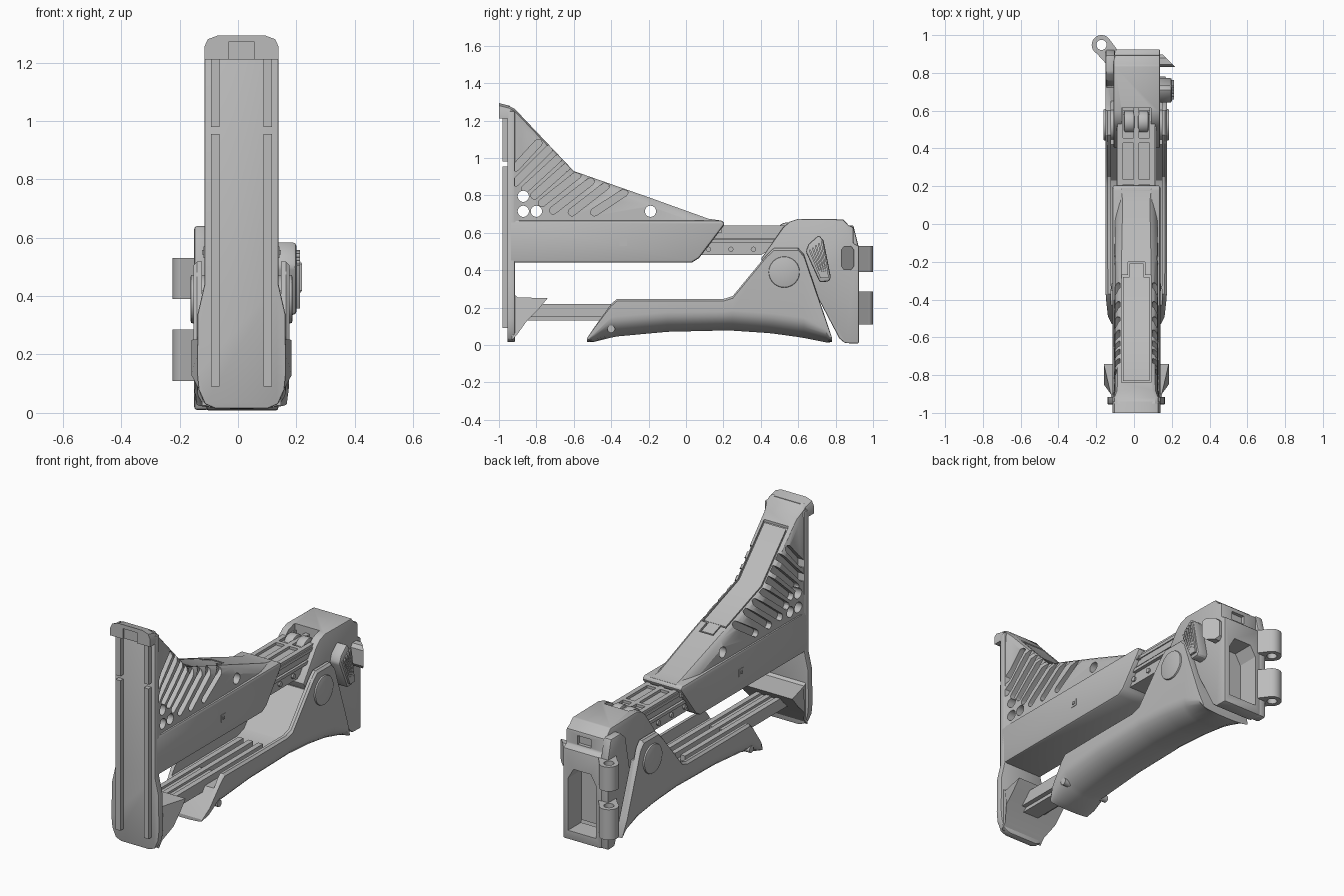
import bpy, bmesh, math
from mathutils import Vector

if "Cube" in bpy.data.objects:
    bpy.data.objects.remove(bpy.data.objects["Cube"])

grey = bpy.data.materials.new("matte grey")
grey.use_nodes = True
COLOUR = (0.5, 0.5, 0.5, 1)
grey.diffuse_color = COLOUR
grey.node_tree.nodes["Principled BSDF"].inputs["Base Color"].default_value = COLOUR

CX = 0.012  # centre line of the stock
parts = []


def apply(obj, mod):
    bpy.context.view_layer.objects.active = obj
    bpy.ops.object.modifier_apply(modifier=mod.name)


def loft(name, rings, bevel=0.0, helper=False):
    """Skin a list of equal rings and cap both ends."""
    bm = bmesh.new()
    loops = [[bm.verts.new(p) for p in ring] for ring in rings]
    n = len(loops[0])
    for a, b in zip(loops, loops[1:]):
        for i in range(n):
            j = (i + 1) % n
            bm.faces.new((a[i], a[j], b[j], b[i]))
    bm.faces.new(loops[0])
    bm.faces.new(loops[-1])
    bmesh.ops.recalc_face_normals(bm, faces=bm.faces)
    mesh = bpy.data.meshes.new(name)
    bm.to_mesh(mesh)
    bm.free()
    mesh.materials.append(grey)
    obj = bpy.data.objects.new(name, mesh)
    bpy.context.scene.collection.objects.link(obj)
    if bevel:
        mod = obj.modifiers.new("bevel", "BEVEL")
        mod.width, mod.segments, mod.angle_limit = bevel, 2, math.radians(35)
        apply(obj, mod)
    if helper:
        obj.hide_render = True
    else:
        parts.append(obj)
    return obj


def prism(name, pts, lo, hi, axis="x", bevel=0.0, helper=False):
    """Extrude a flat outline along one axis."""
    place = {"x": lambda a, b, t: (t, a, b),
             "y": lambda a, b, t: (a, t, b),
             "z": lambda a, b, t: (a, b, t)}[axis]
    return loft(name, [[place(a, b, t) for a, b in pts] for t in (lo, hi)], bevel, helper)


def box(name, x, y, z, bevel=0.0, helper=False):
    return prism(name, [(y[0], z[0]), (y[1], z[0]), (y[1], z[1]), (y[0], z[1])], *x,
                 bevel=bevel, helper=helper)


def circle(a, b, r, n=24):
    return [(a + r * math.cos(2 * math.pi * i / n), b + r * math.sin(2 * math.pi * i / n))
            for i in range(n)]


def capsule(p, q, r):
    d = Vector(q) - Vector(p)
    base = math.atan2(d.y, d.x)
    pts = []
    for centre, start in ((q, base - math.pi / 2), (p, base + math.pi / 2)):
        pts += [(centre[0] + r * math.cos(start + math.pi * i / 6),
                 centre[1] + r * math.sin(start + math.pi * i / 6)) for i in range(7)]
    return pts


def cut(obj, cutter):
    mod = obj.modifiers.new("cut", "BOOLEAN")
    mod.operation, mod.solver, mod.object = "DIFFERENCE", "EXACT", cutter
    apply(obj, mod)
    bpy.data.objects.remove(cutter)


def both(fn, near, far):
    """Call fn with the x range on each side of the centre line."""
    for s in (-1, 1):
        fn(*sorted((CX + s * near, CX + s * far)))


# Cheek riser: tapered upper part with cheek pad, finger slots and holes
riser_line = [(-0.95, 1.28, 0.1), (-0.92, 1.265, 0.1), (-0.88, 1.225, 0.085),
              (-0.6, 0.93, 0.08), (-0.2, 0.79, 0.078), (0.12, 0.675, 0.072), (0.19, 0.665, 0.08)]
rings = []
for y, top, w in riser_line:
    wide = 0.127 if y < -0.9 else 0.118
    half = [(wide, 0.6), (wide - 0.006, top - 0.045), (w + 0.016, top - 0.012), (w, top)]
    rings.append([(CX + x, y, z) for x, z in half] + [(CX - x, y, z) for x, z in reversed(half)])
riser = loft("cheek_riser", rings)
for y, z in ((-0.87, 0.795), (-0.87, 0.715), (-0.8, 0.715), (-0.19, 0.715)):
    cut(riser, prism("hole", circle(y, z, 0.03), -1, 1, helper=True))
slots = [((-0.91, 0.95), (-0.79, 1.08)), ((-0.91, 0.87), (-0.73, 1.05)),
         ((-0.86, 0.835), (-0.68, 1.0)), ((-0.81, 0.8), (-0.63, 0.96)),
         ((-0.77, 0.76), (-0.58, 0.91)), ((-0.71, 0.72), (-0.51, 0.875)),
         ((-0.61, 0.71), (-0.43, 0.85)), ((-0.49, 0.71), (-0.33, 0.815))]
for p, q in slots:
    both(lambda lo, hi: cut(riser, prism("slot", capsule(p, q, 0.02), lo, hi, helper=True)),
         0.085, 0.2)


def slope_strip(y0, y1, low, high):
    pts = [(y0, 0.93 + (-0.6 - y0) * 1.054), (-0.6, 0.93), (y1, 0.93 - (y1 + 0.6) * 0.35)]
    return [(y, z + low) for y, z in pts] + [(y, z + high) for y, z in reversed(pts)]


cut(riser, prism("pad_recess", slope_strip(-0.84, -0.27, -0.014, 0.1),
                 CX - 0.078, CX + 0.078, helper=True))
cut(riser, prism("tongue_recess", slope_strip(-0.8, -0.2, -0.014, 0.1),
                 CX - 0.045, CX + 0.045, helper=True))
prism("cheek_pad", slope_strip(-0.83, -0.28, -0.02, -0.002), CX - 0.07, CX + 0.07)
prism("cheek_pad_tongue", slope_strip(-0.8, -0.21, -0.02, -0.003), CX - 0.037, CX + 0.037)

# Sliding sleeve under the riser
prism("sleeve", [(-0.95, 0.44), (0.03, 0.44), (0.07, 0.465), (0.21, 0.65), (0.19, 0.667),
                 (-0.95, 0.667)], CX - 0.127, CX + 0.127, bevel=0.015)
both(lambda lo, hi: box("sleeve_catch", (lo, hi), (-0.355, -0.315), (0.53, 0.57)), 0.1, 0.13)
both(lambda lo, hi: box("sleeve_catch_pin", (lo, hi), (-0.343, -0.327), (0.542, 0.558)),
     0.1, 0.135)

# Butt plate with heel cap, toe and guide strips
outline = [(0.09, 0.015), (0.125, 0.03), (0.147, 0.08), (0.153, 0.14), (0.15, 0.34),
           (0.127, 0.44), (0.127, 1.25)]
prism("butt_plate", [(CX + x, z) for x, z in outline] +
      [(CX - x, z) for x, z in reversed(outline)], -0.955, -0.915, "y", bevel=0.006)
heel = prism("heel_cap", [(CX + x, z) for x, z in
             ((-0.127, 1.21), (0.127, 1.21), (0.127, 1.255), (0.115, 1.28), (0.08, 1.293),
              (-0.08, 1.293), (-0.115, 1.28), (-0.127, 1.255))], -1, -0.94, "y")
for v in heel.data.vertices:
    if v.co.y > -0.95 and v.co.z > 1.25:
        v.co.z -= 0.015
cut(heel, box("heel_notch", (CX - 0.045, CX + 0.045), (-1.1, -0.99), (1.2, 1.27), helper=True))
for x in (CX - 0.09, CX + 0.09):
    box("guide_strip", (x - 0.015, x + 0.015), (-0.982, -0.95), (0.09, 0.955))
    box("guide_strip_upper", (x - 0.015, x + 0.015), (-0.982, -0.95), (0.98, 1.215))
toe = prism("toe_block", [(-0.93, 0.28), (-0.9, 0.255), (-0.74, 0.25), (-0.79, 0.19),
                          (-0.85, 0.13), (-0.9, 0.06), (-0.93, 0.025)], CX - 1, CX + 1)
for v in toe.data.vertices:
    width = 0.172 if v.co.y > -0.87 else 0.135
    v.co.x = CX + math.copysign(width, v.co.x - CX)

# Lower slide rail
box("lower_rail", (CX - 0.05, CX + 0.05), (-0.9, -0.3), (0.13, 0.205))
for x in (-0.062, 0, 0.062):
    box("lower_rail_rib", (CX + x - 0.015, CX + x + 0.015), (-0.9, 0.1), (0.15, 0.218))

# Upper slide rail with ribs, cross bars, rollers and bolts
prism("upper_rail", [(0, 0.48), (0.4, 0.48), (0.6, 0.6), (0, 0.6)], CX - 0.085, CX + 0.085)
for x in (-0.085, 0, 0.085):
    box("rail_rib", (CX + x - 0.014, CX + x + 0.014), (0, 0.62), (0.57, 0.638))
for z in (0.545, 0.605):
    box("rail_side_lip", (CX - 0.105, CX + 0.105), (0, 0.58), (z, z + 0.018))
for y in (0.21, 0.43):
    box("rail_cross_bar", (CX - 0.09, CX + 0.09), (y, y + 0.025), (0.56, 0.638))
for x in (-0.037, 0.037):
    prism("roller", circle(0.54, 0.595, 0.06), CX + x - 0.027, CX + x + 0.027, bevel=0.008)
for y in (0.12, 0.24, 0.36):
    prism("rail_bolt", circle(y, 0.512, 0.014, 12), CX - 0.095, CX + 0.095)

# Fore grip: rounded trough with high rear cheeks
grip_line = [(-0.53, 0.015, 0.035, 0.13), (-0.49, 0.016, 0.095, 0.15),
             (-0.4, 0.037, 0.22, 0.16), (-0.37, 0.043, 0.246, 0.162), (-0.1, 0.068, 0.246, 0.164),
             (0.2, 0.075, 0.246, 0.164), (0.25, 0.074, 0.262, 0.164), (0.43, 0.062, 0.48, 0.164),
             (0.47, 0.058, 0.518, 0.164), (0.6, 0.04, 0.518, 0.164), (0.63, 0.035, 0.485, 0.164),
             (0.75, 0.012, 0.13, 0.162), (0.78, 0.015, 0.04, 0.155)]
rings = []
for y, bottom, top, w in grip_line:
    curve = min(0.11, (top - bottom) * 0.6)
    half = [(w * math.sin(a), bottom + curve * (1 - math.cos(a)))
            for a in (math.pi / 2 * i / 7 for i in range(1, 8))]
    half += [(w, top - 0.012 * curve / 0.11), (w - 0.012, top)]
    rings.append([(CX + x, y, z) for x, z in half] + [(CX - x, y, z) for x, z in reversed(half)])
grip = loft("fore_grip", rings)
cut(grip, prism("trough", [(-0.6, 0.18), (0.17, 0.18), (0.23, 0.2), (0.42, 0.42), (0.7, 0.42),
                           (0.7, 0.7), (-0.6, 0.7)], CX - 0.135, CX + 0.135, helper=True))
prism("grip_pivot", circle(0.525, 0.39, 0.083, 32), CX - 0.174, CX + 0.174, bevel=0.006)
prism("grip_pin", circle(-0.4, 0.085, 0.02, 16), CX - 0.15, CX + 0.15)

# Receiver block with roller opening, rear socket and window
body = prism("receiver", [(0.4, 0.46), (0.52, 0.63), (0.555, 0.66), (0.6, 0.675), (0.84, 0.672),
                          (0.87, 0.64), (0.895, 0.63), (0.895, 0.545), (0.925, 0.53),
                          (0.925, 0.008), (0.85, 0.01), (0.82, 0.035), (0.68, 0.3),
                          (0.5, 0.3)], CX - 0.12, CX + 0.126, bevel=0.008)
cut(body, box("roller_opening", (CX - 0.078, CX + 0.078), (0.3, 0.615), (0.53, 0.8),
              helper=True))
cut(body, prism("socket", [(-0.075, 0.06), (0.105, 0.06), (0.105, 0.36), (0.07, 0.42),
                           (-0.04, 0.42), (-0.075, 0.36)], 0.8, 1, "y", helper=True))
cut(body, box("window", (-0.02, 0.065), (0.875, 1), (0.555, 0.605), helper=True))
prism("receiver_flank", [(0.86, 0.01), (0.922, 0.01), (0.922, 0.53), (0.895, 0.64),
                         (0.8, 0.64), (0.76, 0.6), (0.72, 0.4)], -0.15, -0.1, bevel=0.01)

# Hinge knuckles with pin holes
for z0, z1 in ((0.11, 0.285), (0.39, 0.53)):
    knuckle = prism("hinge_knuckle", circle(-0.172, 0.948, 0.052, 32), z0, z1, "z")
    arm = prism("hinge_arm", [(-0.219, 0.926), (-0.14, 0.84), (-0.09, 0.9), (-0.09, 0.925),
                              (-0.135, 0.985)], z0, z1, "z")
    for piece in (knuckle, arm):
        cut(piece, prism("pin_hole", circle(-0.172, 0.948, 0.027), 0, 1, "z", helper=True))

# Grooved release lever and tilted push tab on one flank
lever_shape = [(0.64, 0.5), (0.655, 0.54), (0.71, 0.588), (0.735, 0.56), (0.775, 0.36),
               (0.765, 0.34), (0.715, 0.335)]
prism("release_lever", lever_shape, 0.12, 0.2, bevel=0.012)
for i in range(5):
    p = Vector((0.663 + i * 0.016, 0.505 + i * 0.012))
    q = Vector((0.722 + i * 0.009, 0.362))
    prism("lever_ridge", capsule(p, q, 0.005), 0.19, 0.212)
tab = prism("push_tab", [(0.83, 0.42), (0.845, 0.4), (0.88, 0.4), (0.898, 0.42), (0.898, 0.51),
                         (0.88, 0.53), (0.845, 0.53), (0.83, 0.51)], 0.12, 0.22)
for v in tab.data.vertices:
    if v.co.x > 0.2:
        v.co.x -= max(0, v.co.y - 0.83) * 1.0

# Shading
bpy.ops.object.select_all(action="DESELECT")
for obj in parts:
    obj.select_set(True)
bpy.context.view_layer.objects.active = parts[0]
bpy.ops.object.shade_smooth_by_angle(angle=math.radians(30))
